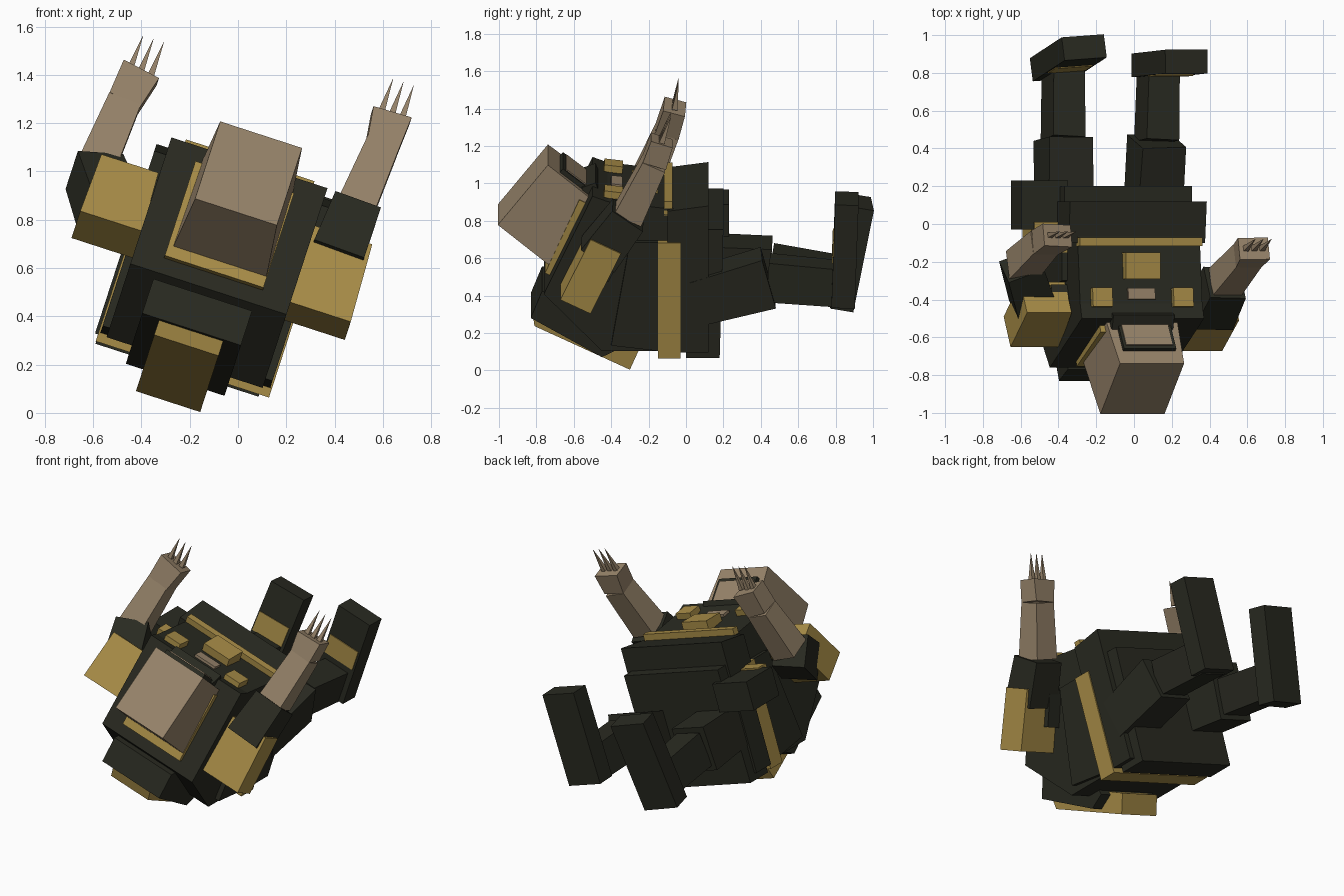
import bpy, bmesh, math
from mathutils import Matrix, Vector

if "Cube" in bpy.data.objects:
    bpy.data.objects.remove(bpy.data.objects["Cube"])

# The figure lies on its back, rolled sideways; parts are built in the body frame
ROLL = Matrix.Rotation(math.radians(18), 4, 'Y')
MID = -0.275                       # body centre line in the body frame
SIDE = (ROLL @ Vector((1, 0, 0))).normalized()


def mat(name, col):
    m = bpy.data.materials.new(name)
    m.diffuse_color = (*col, 1)
    m.use_nodes = True
    m.node_tree.nodes["Principled BSDF"].inputs["Base Color"].default_value = m.diffuse_color
    return m


DARK = mat("dark armour", (0.022, 0.023, 0.015))
GOLD = mat("dull gold", (0.39, 0.265, 0.063))
SKIN = mat("tan skin", (0.31, 0.23, 0.145))


def finish(name, verts, faces, m, matrix):
    me = bpy.data.meshes.new(name)
    me.from_pydata([matrix @ Vector(v) for v in verts], [], faces)
    bm = bmesh.new()
    bm.from_mesh(me)
    bmesh.ops.recalc_face_normals(bm, faces=bm.faces)
    bm.to_mesh(me)
    bm.free()
    me.materials.append(m)
    ob = bpy.data.objects.new(name, me)
    bpy.context.collection.objects.link(ob)
    return ob


BOX = [(0, 1, 2, 3), (4, 5, 6, 7), (0, 1, 5, 4), (1, 2, 6, 5), (2, 3, 7, 6), (3, 0, 4, 7)]
QUAD = [(-.5, -.5), (.5, -.5), (.5, .5), (-.5, .5)]


def box(name, m, center, size, pitch=0, top=1.0, yaw=0):
    """Box in the body frame; top scales the width of the upper end."""
    sx, sy, sz = size
    verts = [(x * sx * (top if z > 0 else 1), y * sy, z * sz) for z in (-.5, .5) for x, y in QUAD]
    mx = (ROLL @ Matrix.Translation(center) @ Matrix.Rotation(math.radians(yaw), 4, 'Z')
          @ Matrix.Rotation(math.radians(pitch), 4, 'X'))
    return finish(name, verts, BOX, m, mx)


def slab(name, m, profile, width, center=MID):
    """Side profile (y, height) extruded across the body."""
    n = len(profile)
    verts = [(center + s * width / 2, y, z) for s in (-1, 1) for y, z in profile]
    faces = [tuple(range(n)), tuple(range(n, 2 * n))]
    faces += [(i, (i + 1) % n, n + (i + 1) % n, n + i) for i in range(n)]
    return finish(name, verts, faces, m, ROLL)


def beam(name, m, p, q, s0, s1):
    """Tapered bar between two world points; s0, s1 are (width, thickness)."""
    p, q = Vector(p), Vector(q)
    d = (q - p).normalized()
    u = (SIDE - d * SIDE.dot(d)).normalized()
    w = d.cross(u)
    verts = [c + u * x * s[0] + w * y * s[1] for c, s in ((p, s0), (q, s1)) for x, y in QUAD]
    return finish(name, verts, BOX, m, Matrix())


# Torso, flanks, waist and pelvis
slab("torso", DARK, [(-.50, 1.0), (-.76, .45), (-.45, .13), (0, .13), (0, .93), (-.1, .93), (-.42, .97)], 0.68)
slab("flanks", DARK, [(-.40, .17), (-.15, .14), (-.15, .75), (-.30, .75)], 0.74)
slab("waist_block", DARK, [(-.03, .13), (.12, .13), (.12, .955), (-.10, .925), (-.10, .75), (-.03, .75)], 0.76, -.285)
slab("pelvis", DARK, [(0, .09), (.18, .09), (.20, .81), (0, .81)], 0.71, -.295)
box("side_band", GOLD, (MID, -.09, .425), (.755, .12, .65))
box("chest_stripe", GOLD, (MID, -.095, .93), (.68, .045, .08))

# Chest fittings
box("chest_buckle", GOLD, (MID, -.22, .965), (.19, .14, .08))
box("chest_panel", SKIN, (MID, -.37, .965), (.15, .06, .03), pitch=-7)
for s in (-1, 1):
    box("chest_button", GOLD, (MID + s * .225, -.39, .975), (.11, .10, .06), pitch=-7)

# Collar and head with face plate, all tipped forward
box("collar", GOLD, (MID, -.635, .72), (.43, .45, .06), pitch=66)
box("neck_rim", DARK, (MID, -.50, .95), (.34, .08, .12), pitch=20)
HP = 51.5
head_c = Vector((-.265, -.737, .85))
head_rot = Matrix.Rotation(math.radians(HP), 3, 'X')
box("head", SKIN, head_c, (.405, .43, .345), HP, top=.88)
box("face_frame", DARK, head_c + head_rot @ Vector((0, .225, -.02)), (.29, .03, .22), HP)
box("face_plate", SKIN, head_c + head_rot @ Vector((0, .242, -.02)), (.26, .008, .18), HP)

# Back pack under the shoulders
slab("back_pack", DARK, [(-.77, .42), (-.83, .27), (-.45, .05), (-.35, .10), (-.42, .40)], 0.43, -.29)
slab("back_pack_base", GOLD, [(-.82, .27), (-.81, .20), (-.30, -.045), (-.25, .07), (-.6, .25)], 0.28, -.29)

# Shoulder pads
box("right_shoulder_pad", GOLD, (.185, -.51, .63), (.285, .18, .37), -26, top=.9)
box("left_shoulder_pad", GOLD, (-.745, -.48, .66), (.27, .20, .31), -36, top=.92)
for s in (-1, 1):
    box("shoulder_joint", DARK, (MID + s * .33, -.44, .68), (.20, .16, .22), -25)

# Arms: dark upper arm, tan forearm and hand, three claws each
ARMS = {
    "right": [(.40, -.47, .62), (.48, -.31, .83), (.60, -.17, 1.11), (.635, -.13, 1.23), (.05, .05, .13)],
    "left": [(-.53, -.43, .83), (-.595, -.22, 1.0), (-.475, -.10, 1.28), (-.405, -.06, 1.41), (.055, .02, .13)],
}
for side, (sh, el, wr, hd, tip) in ARMS.items():
    beam(side + "_upper_arm", DARK, sh, el, (.22, .22), (.20, .20))
    beam(side + "_forearm", SKIN, el, wr, (.16, .16), (.14, .13))
    beam(side + "_hand", SKIN, wr, hd, (.14, .13), (.165, .12))
    for i in (-1, 0, 1):
        b = Vector(hd) + SIDE * i * .045
        beam(side + "_claw", SKIN, b, b + Vector(tip) + Vector((0, 0, .01)), (.028, .03), (.001, .001))

# Dark pouch at the left hip
pouch = ROLL.inverted() @ Vector((-.50, .10, .84))
box("hip_pouch", DARK, pouch, (.26, .26, .18))
box("hip_pouch_clasp", GOLD, pouch + Vector((.02, -.13, .07)), (.16, .08, .06))

# Legs
LEGS = {
    "right": [(.10, .05, .39), (.12, .44, .495), (.13, .85, .46)],
    "left": [(-.37, .08, .58), (-.375, .45, .55), (-.375, .88, .48)],
}
for side, (hip, knee, ankle) in LEGS.items():
    beam(side + "_thigh", DARK, hip, knee, (.25, .25), (.24, .28))
    beam(side + "_shin", DARK, knee, ankle, (.18, .22), (.17, .21))

# Feet pointing up, with a gold strip over each instep
for side, c, pitch, yaw in (("right", (-.02, .85, .67), -2, 0), ("left", (-.525, .88, .49), -11, 4)):
    box(side + "_foot", DARK, c, (.235, .125, .58), pitch, yaw=yaw)
    off = Matrix.Rotation(math.radians(pitch), 3, 'X') @ Vector((0, -.064, .02))
    box(side + "_instep_strip", GOLD, Vector(c) + off, (.21, .008, .13), pitch, yaw=yaw)
